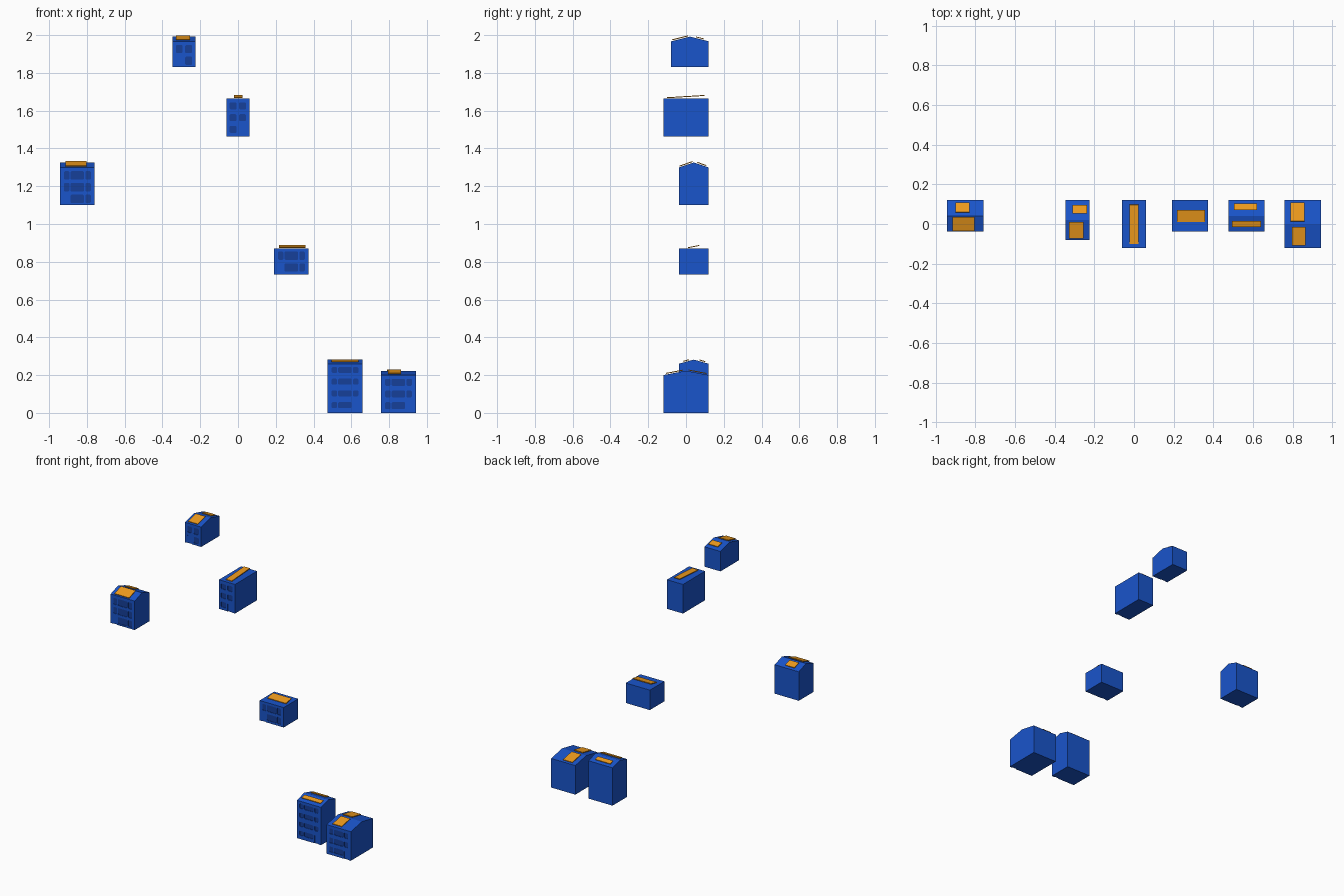
import bpy, bmesh
from mathutils import Matrix, Vector
from math import atan2, hypot

if "Cube" in bpy.data.objects:
    bpy.data.objects.remove(bpy.data.objects["Cube"])


def material(name, rgb):
    m = bpy.data.materials.new(name)
    m.diffuse_color = (*rgb, 1)
    m.use_nodes = True
    m.node_tree.nodes["Principled BSDF"].inputs["Base Color"].default_value = m.diffuse_color
    return m


BLUE = material("wall_blue", (0.01, 0.09, 0.6))
DARK = material("window_blue", (0.008, 0.05, 0.32))
ORANGE = material("panel_orange", (0.87, 0.33, 0.012))


def extrude(bm, pts, move):
    """Closed prism from a planar outline."""
    face = bm.faces.new([bm.verts.new(p) for p in pts])
    out = bmesh.ops.extrude_face_region(bm, geom=[face])["geom"]
    bmesh.ops.translate(bm, vec=move, verts=[v for v in out if isinstance(v, bmesh.types.BMVert)])


def finish(bm, name, mat=None):
    bmesh.ops.recalc_face_normals(bm, faces=bm.faces)
    mesh = bpy.data.meshes.new(name)
    bm.to_mesh(mesh)
    bm.free()
    ob = bpy.data.objects.new(name, mesh)
    bpy.context.collection.objects.link(ob)
    if mat:
        mesh.materials.append(mat)
    return ob


def opening(x, z, w, h, y, door=False):
    """Outline with clipped corners; doors stay square at the foot."""
    c, a, b = 0.005, w / 2, h / 2
    foot = [(-a, -b), (a, -b)] if door else [(-a, c - b), (c - a, -b), (a - c, -b), (a, c - b)]
    return [(x + u, y, z + v) for u, v in foot + [(a, b - c), (a - c, b), (c - a, b), (-a, b - c)]]


def panel(name, x0, x1, y0, y1, z0, z1):
    """Thin slab whose underside runs from (y0, z0) to (y1, z1)."""
    bm = bmesh.new()
    size = Matrix.Diagonal((x1 - x0, hypot(y1 - y0, z1 - z0), 0.005, 1))
    place = Matrix.Translation(Vector(((x0 + x1) / 2, (y0 + y1) / 2, (z0 + z1) / 2 + 0.0025)))
    bmesh.ops.create_cube(bm, size=1, matrix=place @ Matrix.Rotation(atan2(z1 - z0, y1 - y0), 4, 'X') @ size)
    finish(bm, name, ORANGE)


THREE = [(0.035, 0.029), (0.091, 0.072), (0.148, 0.029)]   # offset from left wall, width
TWO = [(0.035, 0.037), (0.085, 0.037)]
PITCH = 0.062

# name, x0, x1, y0, z0, eave, ridge, columns, floors, first row height, window height, door column, panels
HOUSES = [
    ("west_house", -0.942, -0.759, -0.038, 1.1, 1.299, 1.326, THREE, 3, 0.033, 0.045, 0,
     [(-0.914, -0.803, -0.035, 0.035), (-0.90, -0.83, 0.06, 0.107)]),
    ("top_house", -0.346, -0.224, -0.08, 1.83, 1.967, 1.992, TWO, 2, 0.034, 0.043, 0,
     [(-0.328, -0.255, -0.073, 0.01), (-0.31, -0.237, 0.053, 0.096)]),
    ("centre_block", -0.061, 0.061, -0.12, 1.464, 1.664, None, TWO, 3, 0.037, 0.037, 1,
     [(-0.022, 0.023, -0.1, 0.097)]),
    ("east_block", 0.191, 0.374, -0.038, 0.733, 0.87, None, THREE, 2, 0.037, 0.044, 0,
     [(0.217, 0.358, 0.01, 0.07)]),
    ("tall_house", 0.475, 0.658, -0.038, 0, 0.26, 0.282, THREE, 4, 0.041, 0.032, 2,
     [(0.495, 0.639, -0.015, 0.015), (0.505, 0.619, 0.071, 0.102)]),
    ("deep_house", 0.758, 0.942, -0.12, 0, 0.2, 0.223, THREE, 3, 0.038, 0.037, 2,
     [(0.795, 0.864, -0.107, -0.015), (0.788, 0.859, 0.014, 0.109)]),
]
YB = 0.12

for name, x0, x1, y0, z0, eave, ridge, cols, floors, first, wh, door_col, panels in HOUSES:
    # walls and roof as one profile
    mid = (y0 + YB) / 2
    prof = [(x0, y0, z0), (x0, YB, z0), (x0, YB, eave), (x0, y0, eave)]
    if ridge:
        prof.insert(3, (x0, mid, ridge))
    bm = bmesh.new()
    extrude(bm, prof, (x1 - x0, 0, 0))
    body = finish(bm, name + "_body", BLUE)

    # recessed windows with dark panes, and one recessed door
    cut, glass = bmesh.new(), bmesh.new()
    for i in range(floors):
        for j, (dx, w) in enumerate(cols):
            x, z = x0 + dx, z0 + first + i * PITCH
            if i == 0 and j == door_col:
                top = z + wh / 2
                bottom = z0 - 0.01
                extrude(cut, opening(x, (top + bottom) / 2, w, top - bottom, y0 - 0.01, True), (0, 0.014, 0))
            else:
                extrude(cut, opening(x, z, w, wh, y0 - 0.01), (0, 0.015, 0))
                extrude(glass, opening(x, z, w, wh, y0 + 0.003), (0, 0.004, 0))
    cutter = finish(cut, name + "_cutter", BLUE)
    cutter.hide_render = True
    cutter.hide_viewport = True
    mod = body.modifiers.new("openings", 'BOOLEAN')
    mod.operation, mod.solver, mod.object = 'DIFFERENCE', 'EXACT', cutter
    finish(glass, name + "_windows", DARK)

    # roof panels, parallel to a pitched roof or tilted on a flat one
    for k, (a, b, c, d) in enumerate(panels):
        if ridge:
            slope = (ridge - eave) / (mid - y0)
            zc, zd = (ridge - slope * abs(y - mid) + 0.004 for y in (c, d))
        else:
            zc, zd = eave + 0.002, eave + 0.014
        panel(f"{name}_panel_{k + 1}", a, b, c, d, zc, zd)
